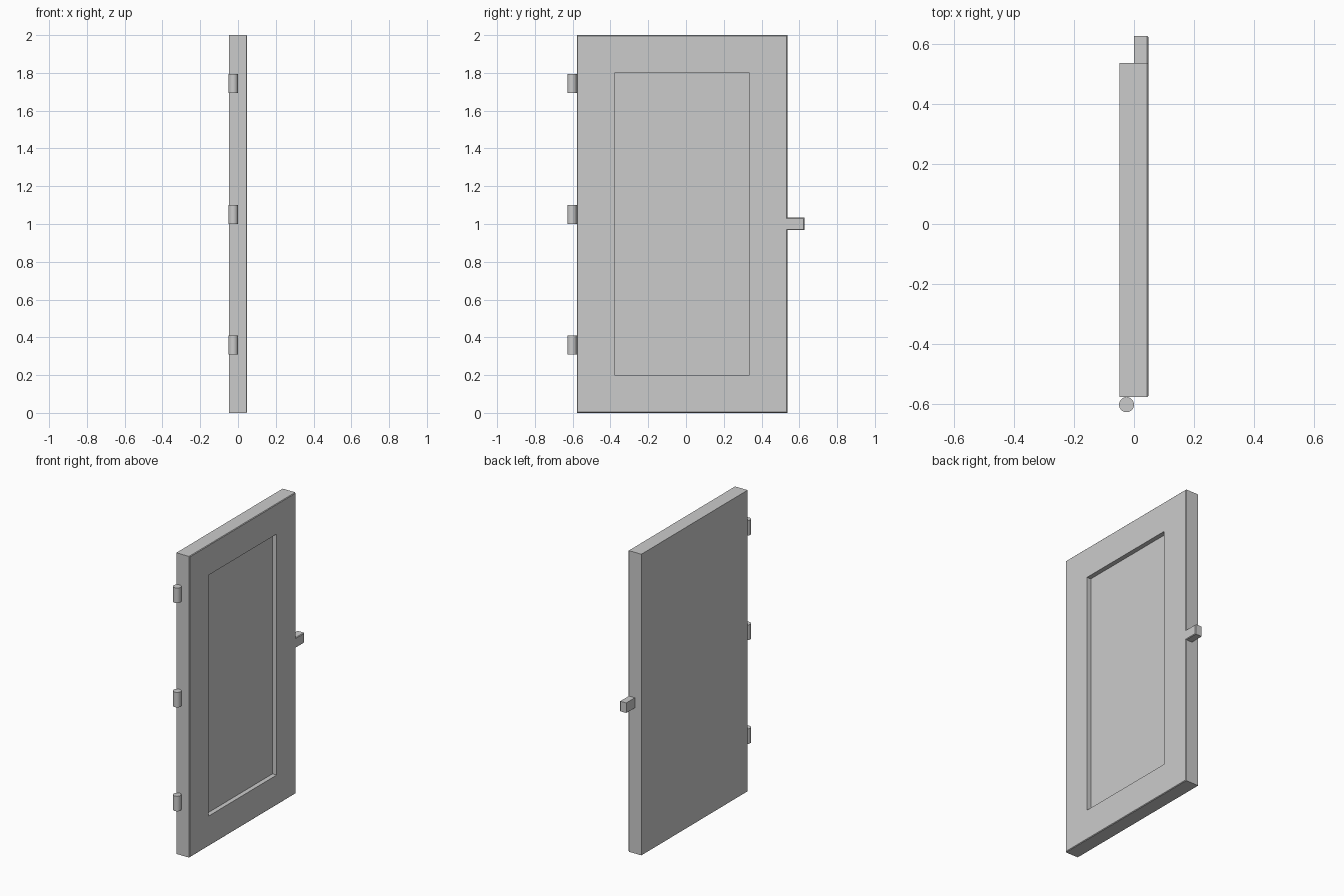
import bpy, bmesh

if "Cube" in bpy.data.objects:
    bpy.data.objects.remove(bpy.data.objects["Cube"])

BACK, FRONT, CHAMFER = -0.048, 0.048, 0.004


def loft(name, rings):
    """Solid from stacked rectangles (x, y0, y1, z0, z1), capped at both ends."""
    bm = bmesh.new()
    loops = [[bm.verts.new((x, y, z))
              for y, z in ((y0, z0), (y1, z0), (y1, z1), (y0, z1))]
             for x, y0, y1, z0, z1 in rings]
    bm.faces.new(loops[0][::-1])
    bm.faces.new(loops[-1])
    for a, b in zip(loops, loops[1:]):
        for i in range(4):
            j = (i + 1) % 4
            bm.faces.new((a[i], a[j], b[j], b[i]))
    bmesh.ops.recalc_face_normals(bm, faces=bm.faces)
    mesh = bpy.data.meshes.new(name)
    bm.to_mesh(mesh)
    bm.free()
    obj = bpy.data.objects.new(name, mesh)
    bpy.context.collection.objects.link(obj)
    return obj


# Door slab: chamfered face edge, then the sunken panel
Y0, Y1, BORDER, DEPTH = -0.578, 0.537, 0.2, 0.03
c = CHAMFER
panel = (Y0 + BORDER, Y1 - BORDER, BORDER, 2 - BORDER)
loft("door_panel", [
    (BACK, Y0, Y1, 0, 2),
    (FRONT - c, Y0, Y1, 0, 2),
    (FRONT, Y0 + c, Y1 - c, c, 2 - c),
    (FRONT, *panel),
    (FRONT - DEPTH, *panel),
])

# Latch tab: half thickness, flush with the door face
LY, LZ0, LZ1 = 0.627, 0.967, 1.034
loft("latch", [
    (0, Y1 - c, LY, LZ0, LZ1),
    (FRONT - c, Y1 - c, LY, LZ0, LZ1),
    (FRONT, Y1 - c, LY - c, LZ0 + c, LZ1 - c),
])

# Hinge barrels on the opposite edge
for name, z in (("lower", 0.36), ("middle", 1.05), ("upper", 1.743)):
    bpy.ops.mesh.primitive_cylinder_add(
        vertices=32, radius=0.025, depth=0.1, location=(-0.025, -0.603, z))
    bpy.context.object.name = name + "_hinge"
    bpy.ops.object.shade_smooth_by_angle()
